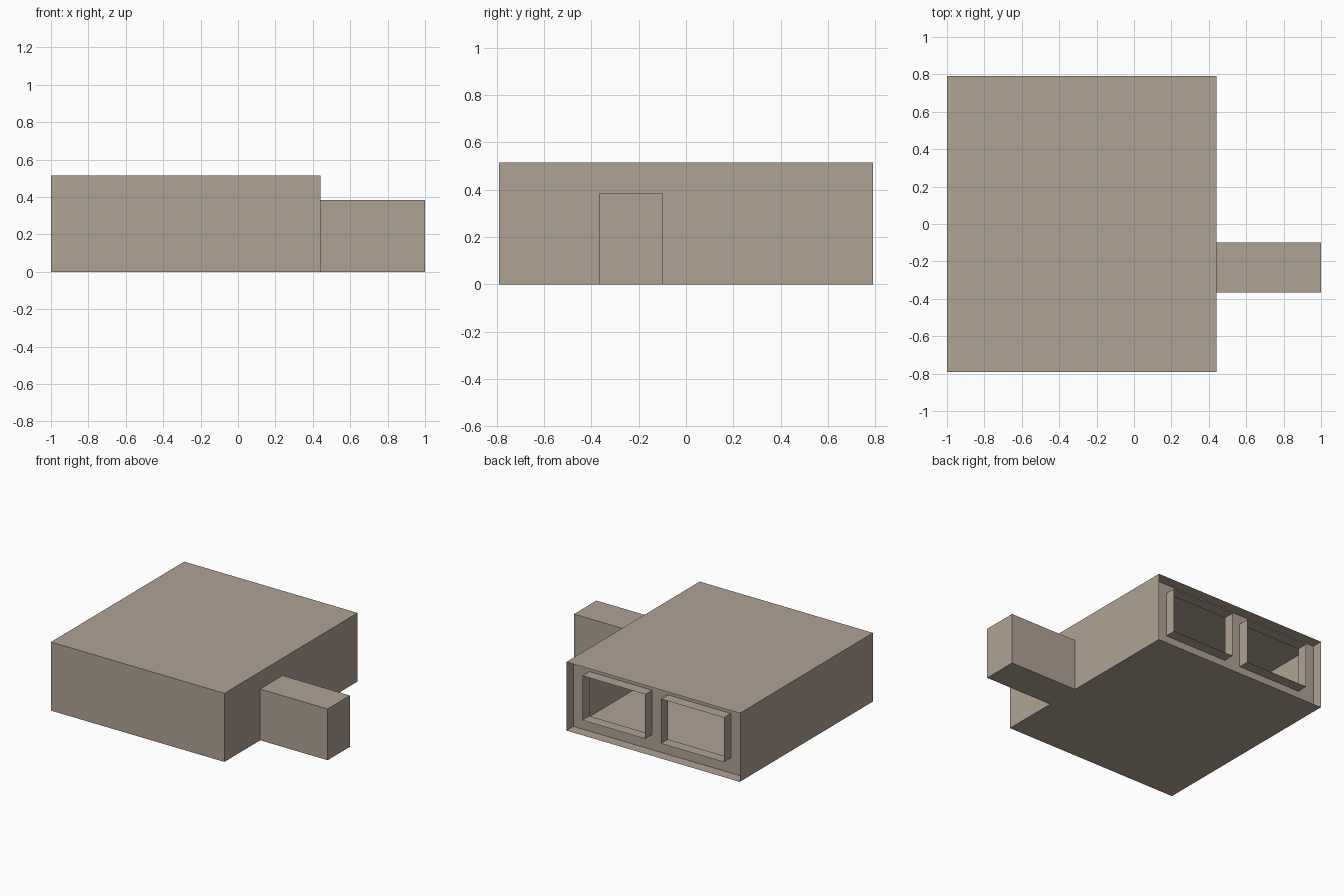
import bpy, bmesh
from mathutils import Vector

if "Cube" in bpy.data.objects:
    bpy.data.objects.remove(bpy.data.objects["Cube"])

stone = bpy.data.materials.new("warm_stone")
stone.diffuse_color = (0.434, 0.361, 0.296, 1)
stone.use_nodes = True
stone.node_tree.nodes["Principled BSDF"].inputs["Base Color"].default_value = stone.diffuse_color


def finish(name, bm):
    mesh = bpy.data.meshes.new(name)
    bm.to_mesh(mesh)
    bm.free()
    mesh.materials.append(stone)
    obj = bpy.data.objects.new(name, mesh)
    bpy.context.collection.objects.link(obj)
    return obj


def open_box(name, lo, hi, open_dirs):
    """Thin-walled box with the faces pointing along open_dirs removed."""
    bm = bmesh.new()
    bmesh.ops.create_cube(bm, size=1)
    lo, hi = Vector(lo), Vector(hi)
    for v in bm.verts:
        v.co = (lo + hi) / 2 + v.co * (hi - lo)
    bm.normal_update()
    gone = [f for f in bm.faces
            if any(f.normal.dot(Vector(d)) > 0.9 for d in open_dirs)]
    bmesh.ops.delete(bm, geom=gone, context='FACES')
    return finish(name, bm)


X0, X1, Y, H = -1.0, 0.44, 0.79, 0.515
PANEL_Y = Y - 0.082
WIN_Z = (0.113, 0.447)
WINDOWS = [(-0.868, -0.346), (-0.214, 0.307)]

# main hall, open at the back
open_box("main_hall", (X0, -Y, 0), (X1, Y, H), [(0, 1, 0)])

# side wing
open_box("side_wing", (X1, -0.365, 0), (1.0, -0.1, 0.385), [(-1, 0, 0)])

# recessed back wall with two window holes
bm = bmesh.new()
xs = [X0, *WINDOWS[0], *WINDOWS[1], X1]
zs = [0, *WIN_Z, H]
for i in range(5):
    for j in range(3):
        if j == 1 and i in (1, 3):
            continue
        corners = [(xs[i + 1], zs[j]), (xs[i], zs[j]),
                   (xs[i], zs[j + 1]), (xs[i + 1], zs[j + 1])]
        bm.faces.new([bm.verts.new((x, PANEL_Y, z)) for x, z in corners])
bmesh.ops.remove_doubles(bm, verts=bm.verts, dist=1e-4)
# merge the wall cells so only the window outlines remain
bmesh.ops.dissolve_limit(bm, angle_limit=0.02, verts=bm.verts, edges=bm.edges)
finish("back_wall", bm)

# window surrounds projecting from the back wall
for n, (a, b) in enumerate(WINDOWS):
    open_box(f"window_surround_{n + 1}", (a, PANEL_Y, WIN_Z[0]), (b, Y, WIN_Z[1]),
             [(0, 1, 0), (0, -1, 0)])
